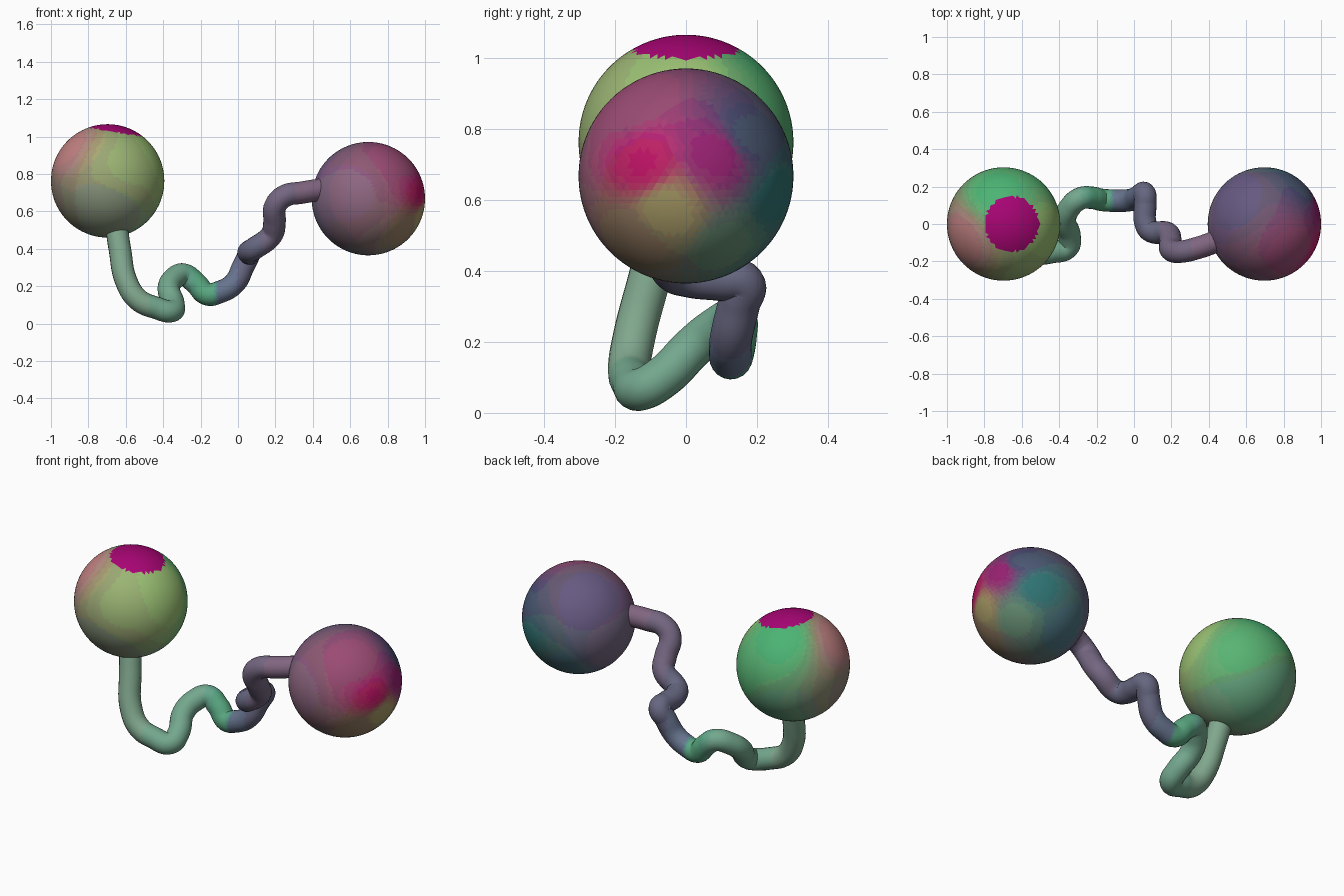
import bpy, bmesh
from mathutils import Vector

if "Cube" in bpy.data.objects:
    bpy.data.objects.remove(bpy.data.objects["Cube"])

STEP = 0.05
cache = {}


def material(rgb):
    # One shared material per rounded colour (sRGB in, linear out)
    key = tuple(round(c / STEP) for c in rgb)
    if key not in cache:
        m = bpy.data.materials.new("tint_%d_%d_%d" % key)
        m.diffuse_color = [max(k * STEP, 0) ** 2.2 for k in key] + [1]
        m.use_nodes = True
        m.node_tree.nodes["Principled BSDF"].inputs["Base Color"].default_value = m.diffuse_color
        cache[key] = m
    return cache[key]


def paint(obj, anchors, to_key, power=4):
    # Blend the anchor colours over the faces by inverse distance
    mesh, slots = obj.data, {}
    anchors = [(Vector(p), Vector(c)) for p, c in anchors]
    for f in mesh.polygons:
        p = to_key(f.center)
        w = [1 / ((p - a).length + 0.01) ** power for a, _ in anchors]
        rgb = sum((c * k for (_, c), k in zip(anchors, w)), Vector((0, 0, 0))) / sum(w)
        mat = material(rgb)
        if mat.name not in slots:
            slots[mat.name] = len(mesh.materials)
            mesh.materials.append(mat)
        f.material_index = slots[mat.name]
        f.use_smooth = True


def ball(name, center, anchors, cap=None):
    bm = bmesh.new()
    bmesh.ops.create_icosphere(bm, subdivisions=5, radius=0.303)
    mesh = bpy.data.meshes.new(name)
    bm.to_mesh(mesh)
    bm.free()
    obj = bpy.data.objects.new(name, mesh)
    obj.location = center
    bpy.context.collection.objects.link(obj)
    anchors = [(Vector(d).normalized(), c) for d, c in anchors]
    paint(obj, anchors, lambda p: p.normalized())
    if cap:
        # Sharp-edged coloured patch
        direction, limit, rgb = cap
        mesh.materials.append(material(rgb))
        for f in mesh.polygons:
            if f.center.normalized().dot(Vector(direction).normalized()) > limit:
                f.material_index = len(mesh.materials) - 1
    return obj


# Two end balls
ball("left_ball", (-0.697, 0, 0.763), [
    ((0.4, -1, 0.3), (0.62, 0.68, 0.46)),
    ((0, -1, -0.6), (0.55, 0.60, 0.48)),
    ((-0.8, -0.3, 0.6), (0.75, 0.50, 0.48)),
    ((-1, -0.2, -0.3), (0.55, 0.52, 0.47)),
    ((-0.1, 0.6, 0.8), (0.30, 0.72, 0.46)),
    ((0.6, 0.8, 0), (0.36, 0.68, 0.46)),
    ((0, 0.6, -0.8), (0.42, 0.65, 0.50)),
    ((0.9, -0.2, 0.5), (0.62, 0.76, 0.47)),
], cap=((0.17, 0, 1), 0.875, (0.65, 0.05, 0.43)))

ball("right_ball", (0.697, 0, 0.668), [
    ((-0.3, -1, 0.1), (0.53, 0.38, 0.48)),
    ((0.9, -0.4, 0.1), (0.75, 0.12, 0.42)),
    ((0.6, -0.5, 0.7), (0.60, 0.30, 0.46)),
    ((0.9, 0.3, 0.2), (0.60, 0.15, 0.45)),
    ((0.8, 0.6, 0.4), (0.28, 0.33, 0.45)),
    ((0.5, 0.8, -0.2), (0.20, 0.45, 0.46)),
    ((0.9, -0.2, -0.3), (0.66, 0.62, 0.40)),
    ((0.7, -0.5, -0.6), (0.58, 0.50, 0.42)),
    ((0.6, 0.4, -0.6), (0.38, 0.54, 0.44)),
    ((-0.5, 0.5, 0.7), (0.40, 0.36, 0.48)),
    ((-0.9, 0.3, -0.2), (0.45, 0.38, 0.50)),
    ((-0.1, 0.7, -0.7), (0.30, 0.46, 0.48)),
])

# Crooked connecting tube
PATH = [
    (-0.65, -0.07, 0.52), (-0.632, -0.098, 0.40), (-0.595, -0.145, 0.22),
    (-0.53, -0.16, 0.125), (-0.44, -0.15, 0.085), (-0.355, -0.125, 0.067),
    (-0.345, -0.06, 0.105), (-0.37, 0.02, 0.185), (-0.345, 0.085, 0.238),
    (-0.29, 0.135, 0.262), (-0.225, 0.14, 0.215), (-0.165, 0.128, 0.157),
    (-0.10, 0.125, 0.168), (-0.02, 0.128, 0.215), (0.03, 0.15, 0.31),
    (0.057, 0.162, 0.365), (0.06, 0.10, 0.375), (0.06, 0.01, 0.385),
    (0.085, -0.035, 0.40), (0.18, -0.05, 0.475), (0.195, -0.09, 0.54),
    (0.20, -0.14, 0.63), (0.25, -0.148, 0.682), (0.34, -0.128, 0.70),
    (0.45, -0.09, 0.718),
]
curve = bpy.data.curves.new("tube_path", 'CURVE')
curve.dimensions = '3D'
curve.bevel_depth = 0.06
curve.bevel_resolution = 8
curve.resolution_u = 8
curve.use_fill_caps = True
spline = curve.splines.new('BEZIER')
spline.bezier_points.add(len(PATH) - 1)
for bp, co in zip(spline.bezier_points, PATH):
    bp.co = co
    bp.handle_left_type = bp.handle_right_type = 'AUTO'
tube = bpy.data.objects.new("connecting_tube", curve)
bpy.context.collection.objects.link(tube)
bpy.context.view_layer.objects.active = tube
tube.select_set(True)
bpy.ops.object.convert(target='MESH')
tube = bpy.context.view_layer.objects.active

# Tube colours run green, blue, purple along x
paint(tube, [
    ((-0.6, 0, 0), (0.52, 0.66, 0.55)),
    ((-0.4, 0, 0), (0.47, 0.65, 0.55)),
    ((-0.15, 0, 0), (0.36, 0.65, 0.52)),
    ((-0.08, 0, 0), (0.38, 0.44, 0.55)),
    ((0.05, 0, 0), (0.39, 0.41, 0.52)),
    ((0.2, 0, 0), (0.44, 0.41, 0.52)),
    ((0.4, 0, 0), (0.50, 0.40, 0.50)),
], lambda p: Vector((p.x, 0, 0)))
